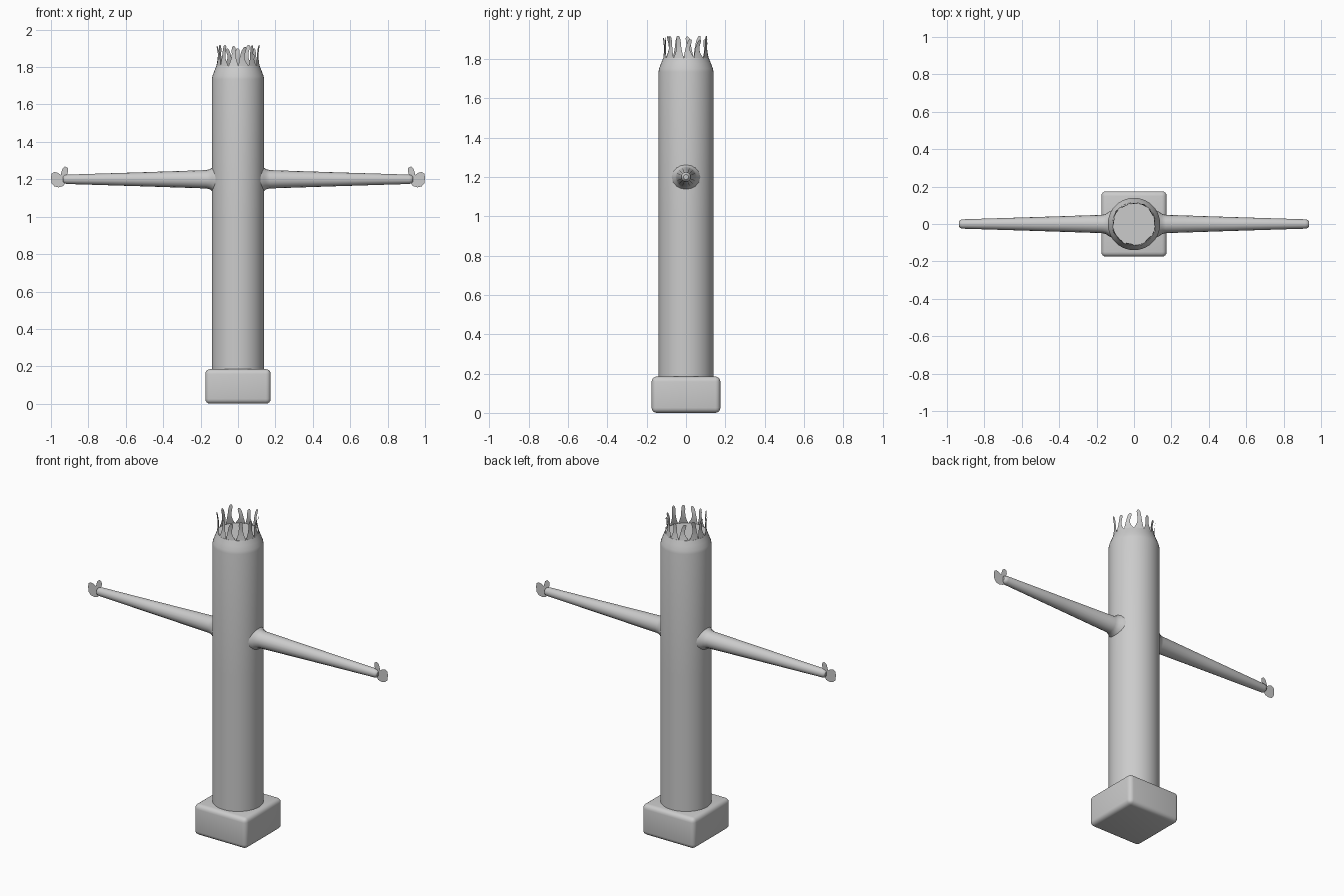
import bpy, bmesh, math, random
from mathutils import Vector

if "Cube" in bpy.data.objects:
    bpy.data.objects.remove(bpy.data.objects["Cube"])

random.seed(4)
fabric = bpy.data.materials.new("light grey fabric")
fabric.diffuse_color = (0.6, 0.6, 0.6, 1)
fabric.use_nodes = True
fabric.node_tree.nodes["Principled BSDF"].inputs["Base Color"].default_value = fabric.diffuse_color


def make_object(name, bm, smooth=True):
    bmesh.ops.recalc_face_normals(bm, faces=bm.faces)
    mesh = bpy.data.meshes.new(name)
    bm.to_mesh(mesh)
    bm.free()
    mesh.materials.append(fabric)
    obj = bpy.data.objects.new(name, mesh)
    bpy.context.collection.objects.link(obj)
    if smooth:
        bpy.context.view_layer.objects.active = obj
        obj.select_set(True)
        bpy.ops.object.shade_smooth_by_angle(angle=math.radians(40))
        obj.select_set(False)
    return obj


def lathe(name, profile, sides, place):
    """Closed tube through (radius, distance) rings, positioned by place()."""
    bm = bmesh.new()
    rings = []
    for r, d in profile:
        angles = [2 * math.pi * i / sides for i in range(sides)]
        rings.append([bm.verts.new(place(r * math.cos(a), r * math.sin(a), d)) for a in angles])
    for low, high in zip(rings, rings[1:]):
        for i in range(sides):
            j = (i + 1) % sides
            bm.faces.new((low[i], low[j], high[j], high[i]))
    bm.faces.new(rings[0])
    bm.faces.new(rings[-1])
    return make_object(name, bm)


# Fan box with rounded edges
bm = bmesh.new()
bmesh.ops.create_cube(bm, size=1)
for v in bm.verts:
    v.co = Vector((v.co.x * 0.35, v.co.y * 0.35, (v.co.z + 0.5) * 0.185))
bmesh.ops.bevel(bm, geom=bm.edges[:], offset=0.026, segments=4, profile=0.5, affect='EDGES')
make_object("fan_box", bm)

# Tube body with a tapered shoulder and closed top
lathe("tube_body", [(0.14, 0.17), (0.14, 1.0), (0.14, 1.735), (0.137, 1.752),
                    (0.127, 1.778), (0.116, 1.806)], 40,
      lambda a, b, d: (a, b, d))

# Crown of flame shaped streamers, thin curved sheets
bm = bmesh.new()
COUNT = 13
for k in range(COUNT):
    centre = 2 * math.pi * (k + 0.3) / COUNT
    height = random.uniform(0.09, 0.115)
    sway = random.uniform(-0.09, 0.09)
    lean = random.uniform(-0.009, 0.006)
    rows = []
    for t, width in [(0, 1), (0.2, 0.72), (0.4, 0.5), (0.6, 0.42), (0.8, 0.42), (0.93, 0.34), (1, 0.15)]:
        r = 0.116 - 0.006 * math.sin(math.pi * t) + lean * t
        mid = centre + sway * math.sin(t * 4)
        half = width * math.pi / COUNT
        rows.append([bm.verts.new((r * math.cos(mid + s * half), r * math.sin(mid + s * half),
                                   1.805 + height * t)) for s in (-1, 0, 1)])
    for low, high in zip(rows, rows[1:]):
        for i in range(2):
            bm.faces.new((low[i], low[i + 1], high[i + 1], high[i]))
make_object("crown_streamers", bm)

# Hand outlines as (x, z) relative to the wrist
PALM = [(-0.012, -0.012), (0.005, -0.036), (0.03, -0.043), (0.052, -0.038), (0.066, -0.022),
        (0.07, 0.008), (0.066, 0.03), (0.052, 0.039), (0.034, 0.035), (0.015, 0.022), (-0.012, 0.018)]
THUMB = [(-0.012, 0.012), (-0.022, 0.042), (-0.02, 0.06), (-0.006, 0.069),
         (0.008, 0.058), (0.016, 0.034), (0.018, 0.016)]

for side, label in ((-1, "left"), (1, "right")):
    # Tapered arm, flared where it joins the body
    lathe(label + "_arm", [(0.075, 0.115), (0.064, 0.137), (0.054, 0.15), (0.049, 0.17),
                           (0.037, 0.53), (0.025, 0.915), (0.022, 0.928), (0.013, 0.936)], 16,
          lambda a, b, d: (side * d, a, 1.2 + b))
    # Flat mitten hand with thumb
    bm = bmesh.new()
    for y, outline in ((0.0, PALM), (0.001, THUMB)):
        bm.faces.new([bm.verts.new((side * (0.93 + x), y, 1.2 + z)) for x, z in outline])
    make_object(label + "_hand", bm, smooth=False)
